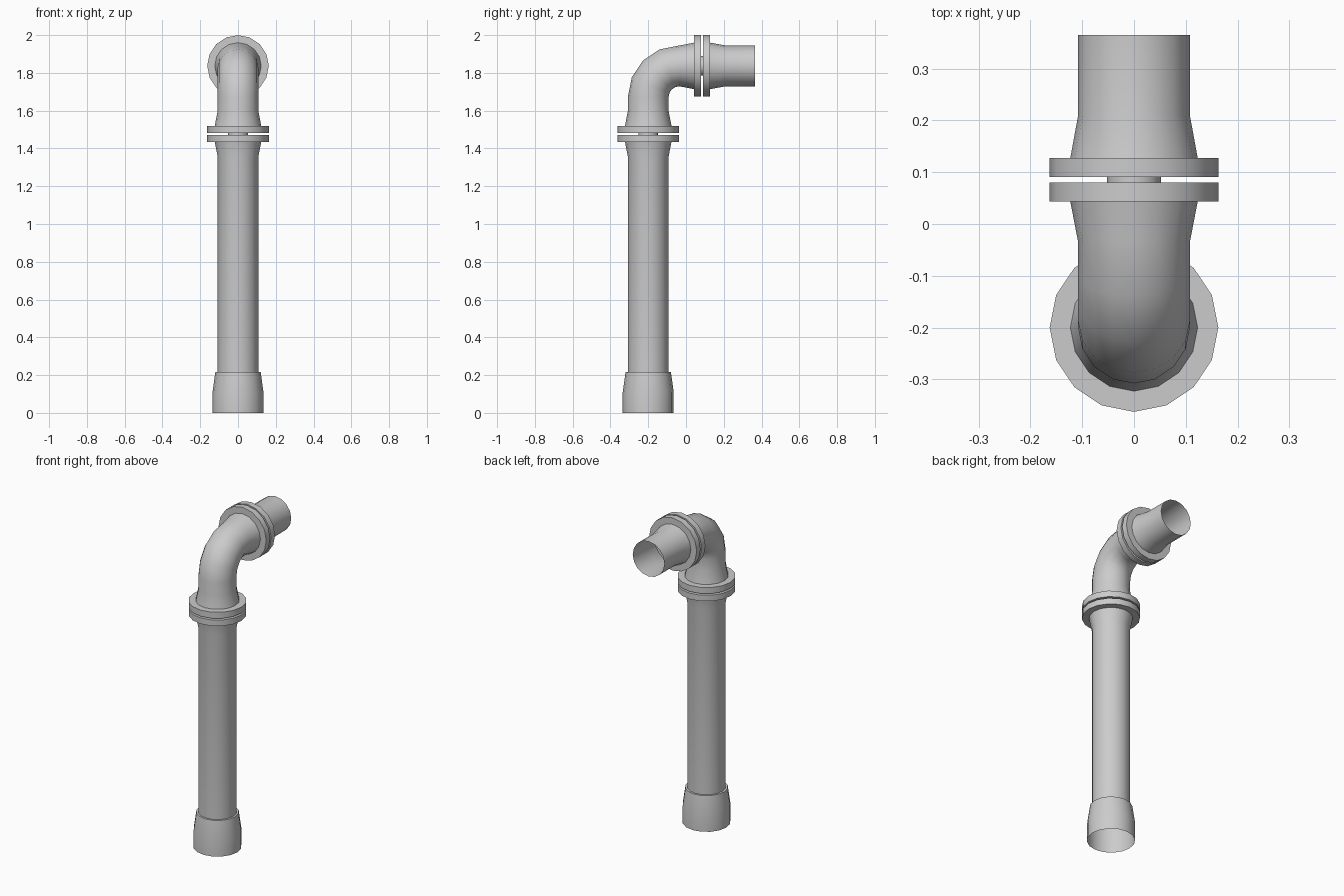
import bpy, bmesh
from math import sin, cos, pi, radians
from mathutils import Vector

if "Cube" in bpy.data.objects:
    bpy.data.objects.remove(bpy.data.objects["Cube"])

SIDES = 16
Y0, Z0 = -0.2, 1.837          # riser axis in y, outlet axis in z
BEND_Y, BEND_Z = -0.035, 1.672  # centre of the elbow bend
BEND_R = 0.165
PIPE, COLLAR, FLANGE, GASKET = 0.108, 0.123, 0.163, 0.052


def up(z, r):
    """Ring on the vertical riser."""
    return (Vector((0, Y0, z)), 0.0, r)


def out(y, r):
    """Ring on the horizontal outlet."""
    return (Vector((0, y, Z0)), pi / 2, r)


def bend(t):
    """Ring on the elbow curve at angle t."""
    c = Vector((0, BEND_Y - BEND_R * cos(t), BEND_Z + BEND_R * sin(t)))
    return (c, t, PIPE)


def tube(name, rings):
    """Skin a series of rings into an open tube."""
    bm = bmesh.new()
    loops = []
    for c, t, r in rings:
        u = Vector((0, -cos(t), sin(t)))
        x = Vector((1, 0, 0))
        loops.append([bm.verts.new(c + r * (cos(a) * x + sin(a) * u))
                      for a in (2 * pi * i / SIDES for i in range(SIDES))])
    for a, b in zip(loops, loops[1:]):
        for i in range(SIDES):
            j = (i + 1) % SIDES
            bm.faces.new((a[i], b[i], b[j], a[j]))
    me = bpy.data.meshes.new(name)
    bm.to_mesh(me)
    bm.free()
    ob = bpy.data.objects.new(name, me)
    bpy.context.collection.objects.link(ob)
    bpy.ops.object.select_all(action='DESELECT')
    ob.select_set(True)
    bpy.context.view_layer.objects.active = ob
    bpy.ops.object.shade_smooth_by_angle(angle=radians(30))
    return ob


# Wide socket at the foot
tube("base_socket", [up(0, 0.135), up(0.11, 0.135), up(0.216, 0.12), up(0.216, PIPE)])

# Long riser ending in a flange
tube("riser_pipe", [up(0.216, PIPE), up(1.357, PIPE), up(1.435, COLLAR),
                    up(1.435, FLANGE), up(1.472, FLANGE), up(1.472, GASKET)])

# Elbow with a flange at each end
tube("elbow_pipe", [up(1.482, GASKET), up(1.482, FLANGE), up(1.52, FLANGE),
                    up(1.52, COLLAR), up(1.598, PIPE)]
     + [bend(pi / 2 * i / 4) for i in range(5)]
     + [out(0.043, COLLAR), out(0.043, FLANGE), out(0.08, FLANGE), out(0.08, GASKET)])

# Short outlet with a flange
tube("outlet_pipe", [out(0.091, GASKET), out(0.091, FLANGE), out(0.128, FLANGE),
                     out(0.128, COLLAR), out(0.21, PIPE), out(0.365, PIPE)])

# Small spacers between the flanges
tube("lower_gasket", [up(1.472, GASKET), up(1.482, GASKET)])
tube("upper_gasket", [out(0.08, GASKET), out(0.091, GASKET)])
